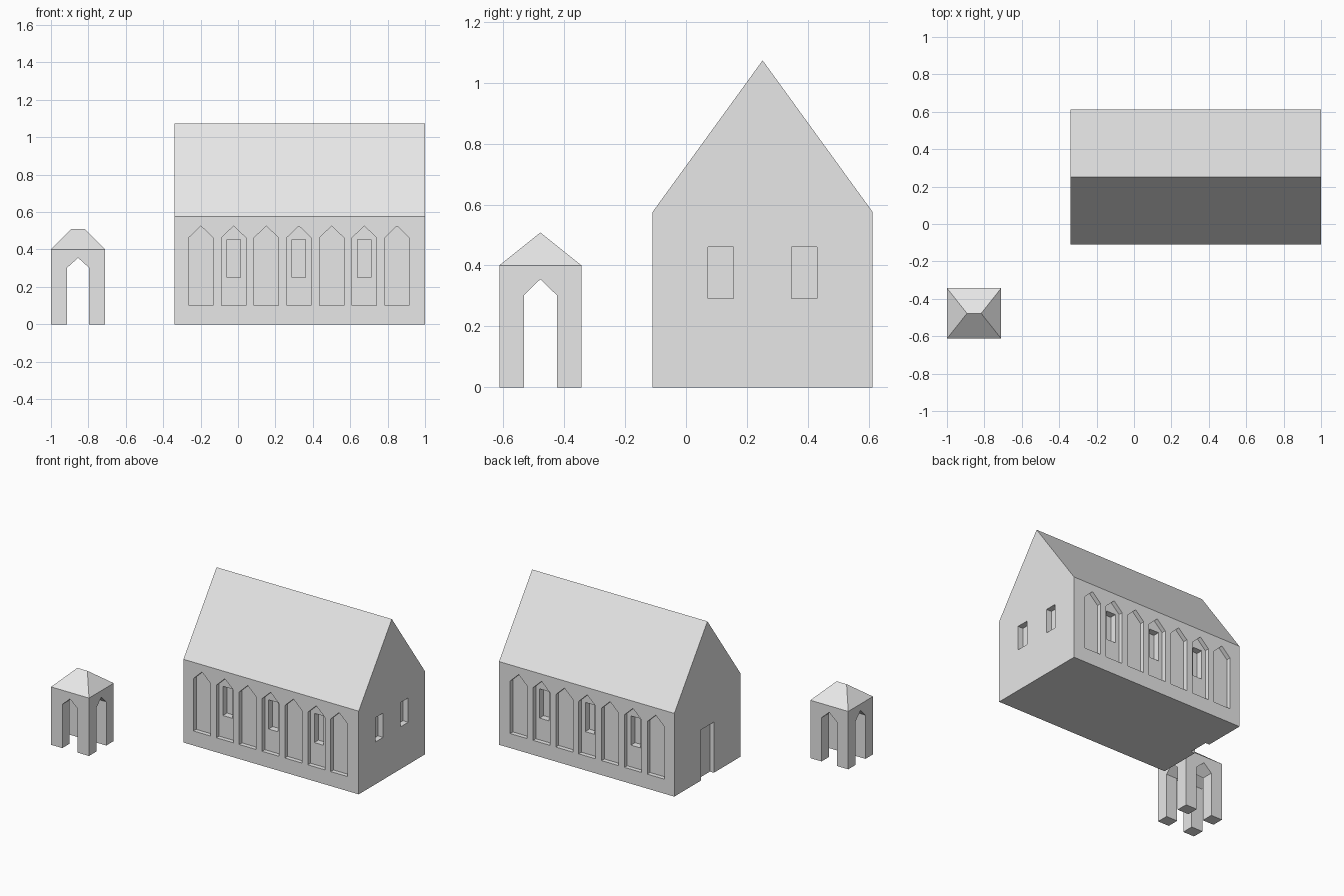
import bpy, bmesh

if "Cube" in bpy.data.objects:
    bpy.data.objects.remove(bpy.data.objects["Cube"])

stone = bpy.data.materials.new("pale grey stone")
stone.diffuse_color = (0.8, 0.8, 0.8, 1)
stone.use_nodes = True
stone.node_tree.nodes["Principled BSDF"].inputs["Base Color"].default_value = stone.diffuse_color


def make_object(name, bm):
    bmesh.ops.recalc_face_normals(bm, faces=bm.faces)
    mesh = bpy.data.meshes.new(name)
    bm.to_mesh(mesh)
    bm.free()
    mesh.materials.append(stone)
    ob = bpy.data.objects.new(name, mesh)
    bpy.context.collection.objects.link(ob)
    return ob


def add_prism(bm, profile, axis, a, b):
    """Extrude a (horizontal, z) profile along x or y from a to b."""
    def point(p, d):
        return (d, p[0], p[1]) if axis == "x" else (p[0], d, p[1])
    face = bm.faces.new([bm.verts.new(point(p, a)) for p in profile])
    ext = bmesh.ops.extrude_face_region(bm, geom=[face])["geom"]
    verts = [e for e in ext if isinstance(e, bmesh.types.BMVert)]
    shift = (b - a, 0, 0) if axis == "x" else (0, b - a, 0)
    bmesh.ops.translate(bm, verts=verts, vec=shift)


def pointed(c, half, z0, z1, apex):
    return [(c - half, z0), (c + half, z0), (c + half, z1), (c, apex), (c - half, z1)]


def rect(c, half, z0, z1):
    return [(c - half, z0), (c + half, z0), (c + half, z1), (c - half, z1)]


def cut(target, name, prisms):
    """Subtract a set of separate prisms from the target."""
    bm = bmesh.new()
    for p in prisms:
        add_prism(bm, *p)
    cutter = make_object(name, bm)
    cutter.hide_render = True
    mod = target.modifiers.new(name, "BOOLEAN")
    mod.operation = "DIFFERENCE"
    mod.solver = "EXACT"
    mod.object = cutter
    bpy.context.view_layer.objects.active = target
    bpy.ops.object.modifier_apply(modifier=name)
    bpy.data.objects.remove(cutter)


# Hall: gabled block
X0, X1, Y0, Y1 = -0.34, 1.0, -0.11, 0.613
YC = (Y0 + Y1) / 2
bm = bmesh.new()
add_prism(bm, [(Y0, 0), (Y1, 0), (Y1, 0.575), (YC, 1.073), (Y0, 0.575)], "x", X0, X1)
hall = make_object("hall", bm)

# Pointed wall niches and deeper windows on both long sides
niches, windows = [], []
for wall, inward in ((Y0, 1), (Y1, -1)):
    for i in range(7):
        c = 0.326 + (i - 3) * 0.1747
        niches.append((pointed(c, 0.065, 0.10, 0.463, 0.525), "y",
                       wall - inward * 0.05, wall + inward * 0.03))
        if i % 2:
            windows.append((rect(c, 0.036, 0.25, 0.452), "y",
                            wall - inward * 0.05, wall + inward * 0.075))
cut(hall, "niche_cutter", niches)
cut(hall, "window_cutter", windows)

# End windows and door
ends = [(rect(YC + s * 0.137, 0.042, 0.292, 0.46), "x", X1 + 0.05, X1 - 0.04) for s in (-1, 1)]
ends.append((rect(YC, 0.07, -0.1, 0.35), "x", X0 - 0.05, X0 + 0.03))
cut(hall, "end_cutter", ends)

# Small pavilion: box with hipped roof
PX, PY, HX, HY = -0.855, -0.478, 0.145, 0.135
bm = bmesh.new()
corners = [(-1, -1), (1, -1), (1, 1), (-1, 1)]
low, top = [[bm.verts.new((PX + sx * HX, PY + sy * HY, z)) for sx, sy in corners]
            for z in (0, 0.4)]
left, right = [bm.verts.new((PX + s * 0.038, PY, 0.508)) for s in (-1, 1)]
bm.faces.new(low)
for i in range(4):
    j = (i + 1) % 4
    bm.faces.new((low[i], low[j], top[j], top[i]))
bm.faces.new((top[0], top[1], right, left))
bm.faces.new((top[1], top[2], right))
bm.faces.new((top[2], top[3], left, right))
bm.faces.new((top[3], top[0], left))
pavilion = make_object("pavilion", bm)

# Pointed archways running through both ways
cut(pavilion, "arch_cutter_y", [(pointed(PX, 0.059, -0.1, 0.302, 0.355), "y", PY - 0.3, PY + 0.3)])
cut(pavilion, "arch_cutter_x", [(pointed(PY, 0.054, -0.1, 0.302, 0.355), "x", PX - 0.3, PX + 0.3)])
